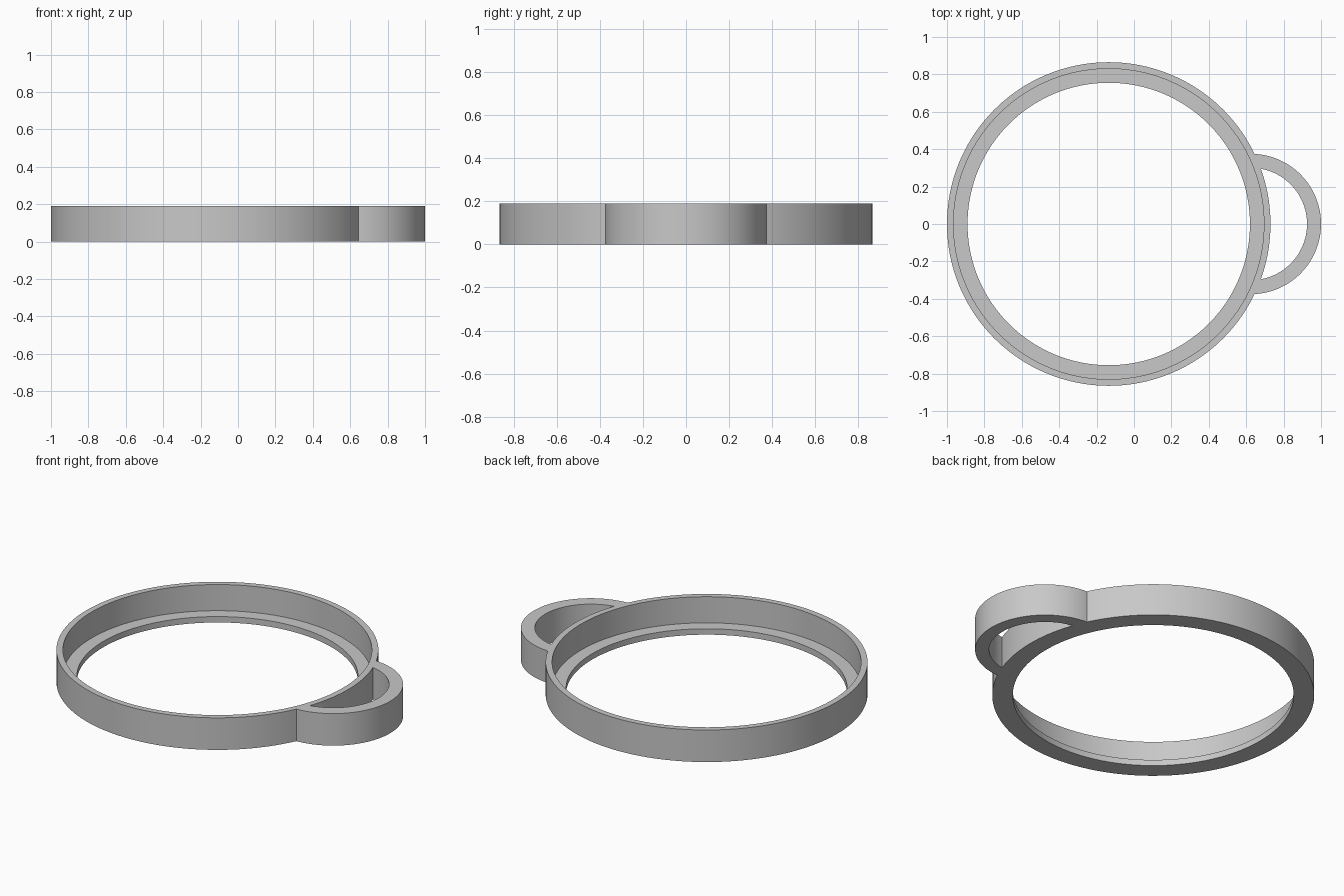
import bpy, bmesh
from math import acos, cos, sin, tau

if "Cube" in bpy.data.objects:
    bpy.data.objects.remove(bpy.data.objects["Cube"], do_unlink=True)

HEIGHT = 0.19
RING_X, RING_R = -0.135, 0.865
HANDLE_X, HANDLE_R, HANDLE_HOLE_R = 0.625, 0.375, 0.30

grey = bpy.data.materials.new("plain grey")
grey.use_nodes = True
grey.diffuse_color = (0.58, 0.58, 0.58, 1)
grey.node_tree.nodes["Principled BSDF"].inputs["Base Color"].default_value = grey.diffuse_color


def finish(bm, name):
    bmesh.ops.recalc_face_normals(bm, faces=bm.faces)
    mesh = bpy.data.meshes.new(name)
    bm.to_mesh(mesh)
    bm.free()
    mesh.materials.append(grey)
    obj = bpy.data.objects.new(name, mesh)
    bpy.context.collection.objects.link(obj)
    return obj


def bridge(bm, loops, closed):
    """Join neighbouring closed cross-sections with quads."""
    count = len(loops)
    for i in range(count if closed else count - 1):
        a, b = loops[i], loops[(i + 1) % count]
        for j in range(len(a)):
            k = (j + 1) % len(a)
            bm.faces.new((a[j], a[k], b[k], b[j]))


# Ring: thin wall with an inner ledge at the bottom
def make_ring(segments=160):
    profile = [(0.755, 0), (RING_R, 0), (RING_R, HEIGHT),
               (0.83, HEIGHT), (0.83, 0.035), (0.755, 0.035)]
    bm = bmesh.new()
    loops = []
    for i in range(segments):
        a = tau * i / segments
        loops.append([bm.verts.new((RING_X + r * cos(a), r * sin(a), z)) for r, z in profile])
    bridge(bm, loops, True)
    return finish(bm, "ring_with_handle")


# Handle: arched band whose ends sink into the ring wall
def make_handle(segments=64):
    reach = RING_R - 0.015
    d = HANDLE_X - RING_X

    def end_angle(r):
        return acos((reach ** 2 - d ** 2 - r ** 2) / (2 * d * r))

    bm = bmesh.new()
    loops = []
    for i in range(segments + 1):
        t = 2 * i / segments - 1
        section = []
        for r, z in ((HANDLE_HOLE_R, 0), (HANDLE_R, 0), (HANDLE_R, HEIGHT), (HANDLE_HOLE_R, HEIGHT)):
            a = t * end_angle(r)
            section.append(bm.verts.new((HANDLE_X + r * cos(a), r * sin(a), z)))
        loops.append(section)
    bridge(bm, loops, False)
    bm.faces.new(loops[0])
    bm.faces.new(loops[-1])
    return finish(bm, "handle")


ring = make_ring()
handle = make_handle()

# Fuse the handle to the ring
union = ring.modifiers.new("union", "BOOLEAN")
union.operation = "UNION"
union.solver = "EXACT"
union.object = handle
bpy.ops.object.select_all(action="DESELECT")
bpy.context.view_layer.objects.active = ring
ring.select_set(True)
bpy.ops.object.modifier_apply(modifier=union.name)
bpy.data.objects.remove(handle, do_unlink=True)
bpy.ops.object.shade_smooth_by_angle()
